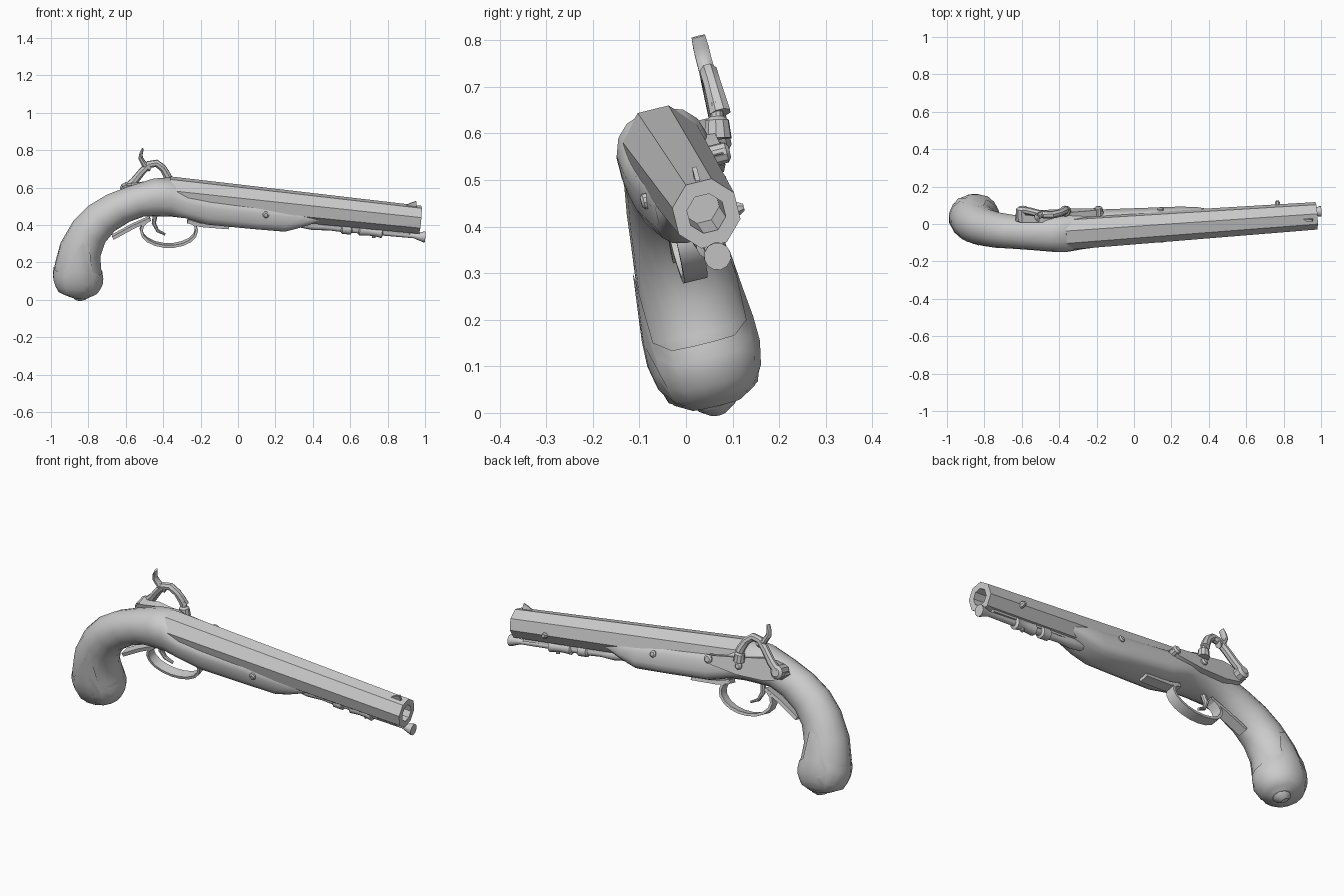
import bpy
import bmesh
from math import cos, sin, pi, radians
from mathutils import Vector, Matrix

if "Cube" in bpy.data.objects:
    bpy.data.objects.remove(bpy.data.objects["Cube"], do_unlink=True)

steel = bpy.data.materials.new("plain_grey")
steel.use_nodes = True
GREY = (0.6, 0.6, 0.6, 1)
steel.diffuse_color = GREY
steel.node_tree.nodes["Principled BSDF"].inputs["Base Color"].default_value = GREY

# Parts are drawn upright in the x-z plane, then leaned and turned to the resting pose
YAW, LEAN = 0.044, -0.248
side = Vector((-YAW, 1, -LEAN)).normalized()
POSE = Matrix(((1, side.x, 0, 0), (YAW, side.y, LEAN, 0.107), (0, side.z, 1, 0), (0, 0, 0, 1)))


def finish(name, bm, angle=35):
    bmesh.ops.recalc_face_normals(bm, faces=bm.faces)
    mesh = bpy.data.meshes.new(name)
    bm.to_mesh(mesh)
    bm.free()
    mesh.transform(POSE)
    mesh.materials.append(steel)
    obj = bpy.data.objects.new(name, mesh)
    bpy.context.collection.objects.link(obj)
    bpy.ops.object.select_all(action='DESELECT')
    obj.select_set(True)
    bpy.context.view_layer.objects.active = obj
    bpy.ops.object.shade_smooth_by_angle(angle=radians(angle))
    return obj


def ring(center, u, v, n=12, power=2.0):
    """Superellipse ring spanned by half axes u and v."""
    points = []
    for i in range(n):
        a = 2 * pi * (i + 0.5) / n
        c, s = cos(a), sin(a)
        points.append(center + u * (abs(c) ** (2 / power) * (1 if c > 0 else -1))
                      + v * (abs(s) ** (2 / power) * (1 if s > 0 else -1)))
    return points


def loft(name, rings, caps=True, angle=35):
    bm = bmesh.new()
    rows = [[bm.verts.new(p) for p in r] for r in rings]
    for a, b in zip(rows, rows[1:]):
        for i in range(len(a)):
            j = (i + 1) % len(a)
            bm.faces.new((a[i], a[j], b[j], b[i]))
    if caps:
        bm.faces.new(rows[0])
        bm.faces.new(rows[-1])
    return finish(name, bm, angle)


def lathe(name, start, end, profile, n=12, angle=35):
    """Turned part: profile holds (fraction along axis, radius)."""
    a, b = Vector(start), Vector(end)
    d = (b - a).normalized()
    u = d.orthogonal().normalized()
    v = d.cross(u)
    return loft(name, [ring(a.lerp(b, t), u * r, v * r, n) for t, r in profile], angle=angle)


def sweep(name, path, w, widths, thick, n=8, power=2.0):
    """Sweep a section along an x-z path, at sideways offset w."""
    pts = [Vector((x, w, z)) for x, z in path]
    rings = []
    for i, p in enumerate(pts):
        t = (pts[min(i + 1, len(pts) - 1)] - pts[max(i - 1, 0)]).normalized()
        normal = Vector((-t.z, 0, t.x))
        rings.append(ring(p, Vector((0, widths[i], 0)), normal * thick[i], n, power))
    return loft(name, rings)


def strap(name, path, width, thickness):
    return sweep(name, path, 0, [width] * len(path), [thickness] * len(path), 4, 1000)


# Stock: back point, front point, half width, squareness
SECTIONS = [
    (-0.90, 0.02, -0.80, 0.015, 0.05, 2), (-0.965, 0.05, -0.75, 0.04, 0.10, 2),
    (-0.99, 0.12, -0.72, 0.10, 0.122, 2), (-0.98, 0.19, -0.73, 0.17, 0.12, 2),
    (-0.95, 0.30, -0.735, 0.235, 0.11, 2), (-0.88, 0.42, -0.71, 0.31, 0.10, 2),
    (-0.80, 0.50, -0.66, 0.37, 0.095, 2), (-0.70, 0.56, -0.58, 0.42, 0.09, 2),
    (-0.58, 0.605, -0.50, 0.45, 0.092, 2.1), (-0.45, 0.645, -0.42, 0.45, 0.10, 2.2),
    (-0.36, 0.65, -0.36, 0.45, 0.102, 2.4), (-0.27, 0.58, -0.28, 0.445, 0.10, 3.2),
    (-0.15, 0.56, -0.17, 0.41, 0.096, 3.2), (0.10, 0.53, 0.08, 0.385, 0.087, 3.2),
    (0.25, 0.51, 0.25, 0.37, 0.082, 3), (0.34, 0.495, 0.34, 0.395, 0.078, 3),
    (0.43, 0.48, 0.43, 0.425, 0.062, 3),
]


def section(s, grow=0.0, n=16):
    top, low = Vector((s[0], 0, s[1])), Vector((s[2], 0, s[3]))
    u = (top - low) / 2
    return ring((top + low) / 2, u + u.normalized() * grow, Vector((0, s[4] + grow, 0)), n, s[5])


loft("stock", [section(s) for s in SECTIONS], angle=50)

# Butt cap: a thin shell over the end of the grip, rising to a point on each side
shells = [section(s, 0.004) for s in SECTIONS[:6]]
cap_rows = []
for k in range(7):
    row = []
    for i in range(16):
        sideways = abs(sin(2 * pi * (i + 0.5) / 16))
        t = (2.7 + 2.0 * max(0, sideways - 0.8) / 0.2) * k / 6
        j = min(int(t), 4)
        row.append(shells[j][i].lerp(shells[j + 1][i], t - j))
    cap_rows.append(row)
loft("butt_cap", cap_rows, caps=False, angle=50)
lathe("butt_finial", (-0.85, 0, 0.03), (-0.86, 0, 0.001), [(0, 0.05), (0.4, 0.045), (1, 0.02)])

# Octagonal barrel with an open bore
breech, muzzle = Vector((-0.37, 0, 0.57)), Vector((0.975, 0, 0.428))
Y, Z = Vector((0, 1, 0)), Vector((0.105, 0, 0.995))
loft("barrel", [ring(breech.lerp(muzzle, t), Y * r, Z * r, 8) for t, r in
                ((0, 0.089), (1, 0.074), (1, 0.042), (0.85, 0.042))], angle=20)
sweep("front_sight", [(0.90, 0.50), (0.93, 0.508), (0.955, 0.512)], 0,
      [0.005] * 3, [0.006, 0.012, 0.016], 4, 1000)
strap("barrel_rib", [(0.38, 0.415), (0.92, 0.363)], 0.02, 0.012)

# Ramrod with its pipes and flared tip
lathe("ramrod", (0.34, 0, 0.405), (1.0, 0, 0.336),
      [(0, 0.02), (0.1, 0.026), (0.22, 0.018), (0.32, 0.02), (0.33, 0.029), (0.4, 0.029),
       (0.41, 0.018), (0.46, 0.018), (0.47, 0.029), (0.54, 0.024), (0.6, 0.024),
       (0.65, 0.03), (0.66, 0.016), (0.91, 0.013), (0.99, 0.029), (1, 0.029)])
lathe("pipe_stud", (0.725, 0, 0.36), (0.725, 0, 0.332), [(0, 0.012), (1, 0.01)], 8)
lathe("barrel_stud", (0.77, 0.05, 0.42), (0.77, 0.09, 0.42), [(0, 0.013), (0.7, 0.015), (1, 0.008)], 8)

# Cross pin through the stock
lathe("cross_pin", (0.145, -0.095, 0.475), (0.145, 0.095, 0.475),
      [(0, 0.01), (0.03, 0.017), (0.97, 0.017), (1, 0.01)], 10)

# Trigger guard bow, its two tails, and the trigger
bow = [(-0.37 + 0.148 * cos(radians(a)), 0.375 + 0.085 * sin(radians(a)))
       for a in range(-220, 41, 20)]
strap("trigger_guard", bow, 0.026, 0.007)
strap("guard_front_tail", [(-0.27, 0.425), (-0.2, 0.405), (-0.05, 0.393)], 0.025, 0.01)
strap("guard_rear_tail", [(-0.47, 0.435), (-0.56, 0.395), (-0.67, 0.335)], 0.025, 0.009)
sweep("trigger", [(-0.44, 0.47), (-0.45, 0.41), (-0.43, 0.37), (-0.39, 0.35)], 0,
      [0.014, 0.014, 0.012, 0.008], [0.014, 0.012, 0.009, 0.006])

# Lock plate on the left side
outline = [(-0.63, 0.55), (-0.6, 0.59), (-0.5, 0.605), (-0.35, 0.575), (-0.2, 0.55),
           (-0.16, 0.53), (-0.2, 0.505), (-0.35, 0.49), (-0.5, 0.495), (-0.6, 0.52)]
loft("lock_plate", [[Vector((x, w, z)) for x, z in outline] for w in (0.075, 0.115)])

# Lock screws, pivot and nipple
for name, x, z, r, out in (("front_screw", -0.185, 0.53, 0.022, 0.13),
                           ("middle_screw", -0.36, 0.535, 0.018, 0.13),
                           ("hammer_pivot", -0.59, 0.56, 0.035, 0.155)):
    lathe(name, (x, 0.08, z), (x, out, z), [(0, r), (0.85, r), (1, r * 0.6)], 10)
lathe("nipple", (-0.36, 0.12, 0.56), (-0.365, 0.135, 0.635), [(0, 0.03), (0.5, 0.026), (0.6, 0.015), (1, 0.013)], 10)

# Hammer: curved arm with a thumb spur
sweep("hammer_arm", [(-0.6, 0.555), (-0.55, 0.60), (-0.505, 0.655), (-0.47, 0.69), (-0.43, 0.697),
                     (-0.395, 0.67), (-0.375, 0.635), (-0.365, 0.61)], 0.138,
      [0.018, 0.02, 0.02, 0.02, 0.02, 0.02, 0.022, 0.024],
      [0.024, 0.022, 0.02, 0.02, 0.02, 0.02, 0.022, 0.024])
sweep("hammer_spur", [(-0.46, 0.67), (-0.495, 0.69), (-0.515, 0.725), (-0.512, 0.75), (-0.503, 0.775)], 0.138,
      [0.018, 0.018, 0.018, 0.018, 0.016], [0.02, 0.016, 0.013, 0.009, 0.005])
